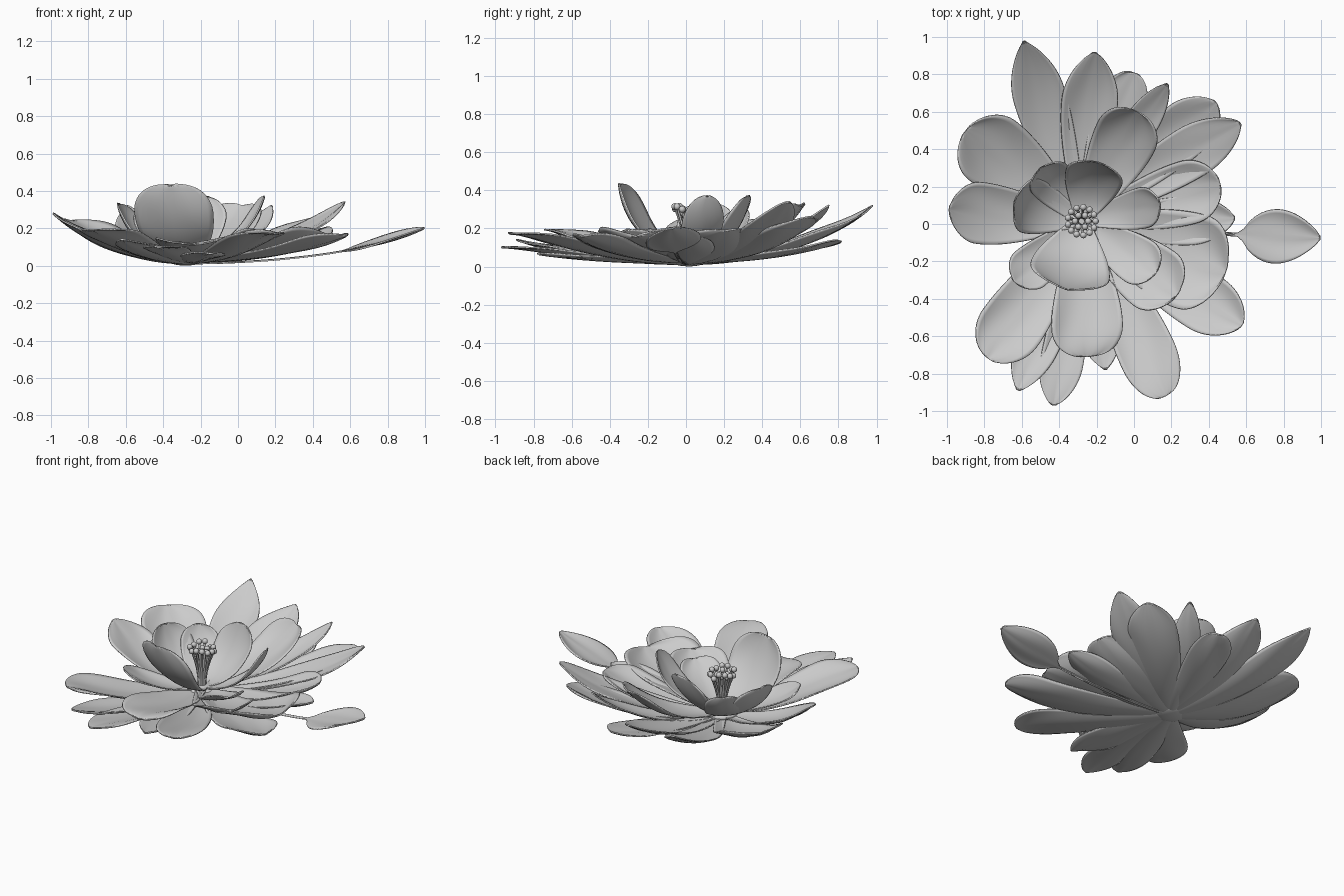
import bpy, bmesh, math, random
from mathutils import Vector

if "Cube" in bpy.data.objects:
    bpy.data.objects.remove(bpy.data.objects["Cube"])
random.seed(4)
HEART = Vector((-0.28, 0.015, 0))

grey = bpy.data.materials.new("soft grey")
grey.use_nodes = True
grey.diffuse_color = (0.6, 0.6, 0.6, 1)
grey.node_tree.nodes["Principled BSDF"].inputs["Base Color"].default_value = grey.diffuse_color


def finish(obj, angle=60):
    """Give an object its material and smooth shading."""
    obj.data.materials.append(grey)
    bpy.ops.object.select_all(action='DESELECT')
    obj.select_set(True)
    bpy.context.view_layer.objects.active = obj
    bpy.ops.object.shade_smooth_by_angle(angle=math.radians(angle))


def mesh_object(name, bm):
    mesh = bpy.data.meshes.new(name)
    bm.to_mesh(mesh)
    bm.free()
    obj = bpy.data.objects.new(name, mesh)
    bpy.context.collection.objects.link(obj)
    return obj


def blade_width(u, widest, point):
    """Half-width profile from a narrow base to 1 at the widest place and 0 at the tip."""
    if u < widest:
        return 0.22 + 0.78 * math.sin(math.pi / 2 * u / widest) ** 1.1
    return max(0.0, math.cos(math.pi / 2 * (u - widest) / (1 - widest))) ** point


def stalked_width(u, widest, point):
    """Profile of a blade on a long thin stalk, widest being where the blade begins."""
    if u < widest:
        return 0.06
    t = (u - widest) / (1 - widest)
    return 0.06 + 0.94 * max(0.0, math.sin(math.pi * t ** 0.8)) ** point


def petal(name, tip, width, point, base, bowl, cup, droop=0.0, twist=0.0,
          profile=blade_width, rows=30, cols=16):
    """A cupped, ribbed petal from the heart to its tip."""
    run = Vector((tip[0], tip[1], 0)) - HEART
    length = run.length
    along = run.normalized()
    side = Vector((-along.y, along.x, 0))
    rise = tip[2] + droop - base
    widest = 0.72 if point < 0.7 else 0.64
    phase = random.uniform(0, math.tau)
    bm = bmesh.new()
    grid = []
    for i in range(rows + 1):
        u = 1 - (1 - i / rows) ** 1.6
        reach = length * math.sin(bowl * u) / math.sin(bowl)
        z = base + rise * (1 - math.cos(bowl * u)) / (1 - math.cos(bowl)) - droop * u ** 6
        half = width / 2 * profile(u, widest, point)
        row = []
        for j in range(cols + 1):
            v = 2 * j / cols - 1
            ruffle = 0.14 * half * u * u * math.sin(3 * v + 7 * u + phase) * abs(v)
            rib = 0.0015 * (j % 2) * u
            lift = cup * half * v * v + twist * half * v + ruffle + rib
            # Steep petals wrap their edges inwards
            wrap = -0.35 * half * v * v * bowl * max(0, bowl - 0.9)
            sway = 0.012 * length * math.sin(math.pi * u) * math.sin(phase)
            p = HEART + along * (reach + wrap) + side * (half * v + sway)
            p.z = max(0.004, z + lift)
            row.append(bm.verts.new(p))
        grid.append(row)
    for a, b in zip(grid, grid[1:]):
        for j in range(cols):
            bm.faces.new((a[j], b[j], b[j + 1], a[j + 1]))
    bmesh.ops.remove_doubles(bm, verts=bm.verts, dist=0.0002)
    bmesh.ops.recalc_face_normals(bm, faces=bm.faces)
    obj = mesh_object(name, bm)
    shell = obj.modifiers.new("thickness", 'SOLIDIFY')
    shell.thickness = 0.008
    shell.offset = 0
    finish(obj)


# Outer whorl: tip x, y, z, width, tip sharpness, droop
outer = [
    (-0.59, 0.98, 0.32, 0.28, 0.85, 0), (-0.21, 0.92, 0.27, 0.3, 0.75, 0),
    (0.0, 0.81, 0.13, 0.26, 0.45, 0), (0.18, 0.75, 0.32, 0.18, 0.7, 0),
    (0.44, 0.65, 0.26, 0.3, 0.6, 0), (0.57, 0.54, 0.34, 0.28, 0.7, 0),
    (0.46, 0.22, 0.19, 0.34, 0.5, 0), (0.54, 0.03, 0.15, 0.26, 0.7, 0),
    (0.58, -0.54, 0.16, 0.32, 0.6, 0), (0.17, -0.92, 0.17, 0.31, 0.42, 0.07),
    (-0.15, -0.78, 0.065, 0.24, 0.8, 0), (-0.43, -0.97, 0.1, 0.23, 0.65, 0.03),
    (-0.62, -0.89, 0.14, 0.24, 0.7, 0), (-0.78, -0.72, 0.19, 0.35, 0.5, 0.05),
    (-0.99, 0.08, 0.28, 0.33, 0.65, 0), (-0.9, 0.5, 0.24, 0.4, 0.5, 0.02),
]
for n, (x, y, z, w, s, d) in enumerate(outer):
    petal(f"outer_petal_{n + 1}", (x, y, z), w, s, 0.012 + 0.004 * (n % 3), 0.9, 0.22, d)

# Middle whorl
middle = [
    (0.02, 0.6, 0.32, 0.34, 0.4, 0), (0.49, -0.26, 0.16, 0.52, 0.5, 0),
    (0.23, -0.38, 0.17, 0.36, 0.5, 0), (-0.25, -0.71, 0.11, 0.38, 0.35, 0.07),
    (-0.64, -0.31, 0.19, 0.24, 0.6, 0), (0.12, -0.26, 0.18, 0.26, 0.5, 0.03),
]
for n, (x, y, z, w, s, d) in enumerate(middle):
    petal(f"middle_petal_{n + 1}", (x, y, z), w, s, 0.035, 1.0, 0.25, d)

# Inner whorl: steep bowls around the heart
inner = [
    (-0.36, -0.35, 0.43, 0.43, 0.5), (-0.64, 0.12, 0.33, 0.3, 0.45),
    (-0.5, 0.3, 0.3, 0.24, 0.45), (-0.19, 0.33, 0.37, 0.31, 0.35),
    (0.14, 0.11, 0.37, 0.22, 0.55),
]
for n, (x, y, z, w, s) in enumerate(inner):
    petal(f"inner_petal_{n + 1}", (x, y, z), w, s, 0.05, 1.25, 0.12)

# Long petal standing out on one side
petal("stray_petal", (0.995, -0.075, 0.2), 0.29, 0.8, 0.012, 0.7, 0.1, -0.03, 0.15,
      stalked_width, 44)


# Stamens: bent filaments with round heads
def stamen(name, angle, radius, height):
    out = Vector((math.cos(angle), math.sin(angle), 0))
    curve = bpy.data.curves.new(name + "_path", 'CURVE')
    curve.dimensions = '3D'
    curve.bevel_depth = 0.007
    curve.bevel_resolution = 1
    path = curve.splines.new('POLY')
    path.points.add(5)
    for i, point in enumerate(path.points):
        t = i / 5
        p = HEART + out * (0.02 + radius * t * t)
        point.co = (p.x, p.y, 0.05 + (height - 0.05) * t, 1)
    obj = bpy.data.objects.new(name, curve)
    bpy.context.collection.objects.link(obj)
    bpy.ops.object.select_all(action='DESELECT')
    obj.select_set(True)
    bpy.context.view_layer.objects.active = obj
    bpy.ops.object.convert(target='MESH')
    finish(bpy.context.object)
    bm = bmesh.new()
    bmesh.ops.create_uvsphere(bm, u_segments=10, v_segments=7, radius=0.018)
    head = mesh_object(name + "_head", bm)
    head.location = HEART + out * (0.02 + radius) + Vector((0, 0, height))
    finish(head)


for ring, (count, radius, height) in enumerate([(13, 0.055, 0.31), (6, 0.015, 0.3)]):
    for k in range(count):
        stamen(f"stamen_{ring + 1}_{k + 1}", math.tau * k / count, radius,
               height + random.uniform(-0.03, 0.01))

# Receptacle holding the petals together
bm = bmesh.new()
bmesh.ops.create_uvsphere(bm, u_segments=24, v_segments=12, radius=0.1)
bmesh.ops.scale(bm, vec=(1, 1, 0.32), verts=bm.verts)
core = mesh_object("receptacle", bm)
core.location = HEART + Vector((0, 0, 0.033))
finish(core)
